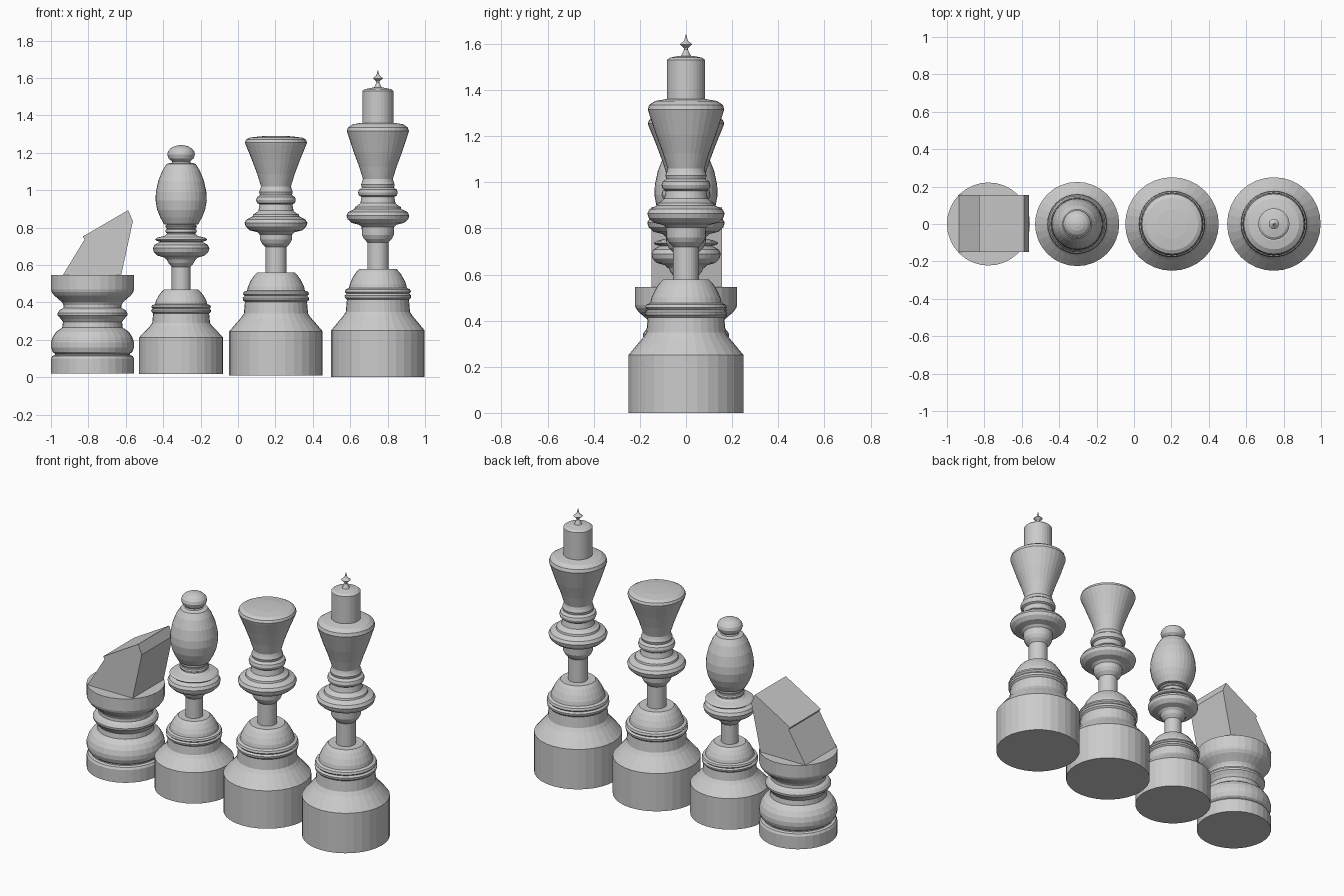
import bpy, bmesh, math

if "Cube" in bpy.data.objects:
    bpy.data.objects.remove(bpy.data.objects["Cube"])

SIDES = 32
mat = bpy.data.materials.new("light grey")
mat.diffuse_color = (0.6, 0.6, 0.6, 1)
mat.use_nodes = True
mat.node_tree.nodes["Principled BSDF"].inputs["Base Color"].default_value = mat.diffuse_color


def finish(bm, name):
    bmesh.ops.recalc_face_normals(bm, faces=bm.faces)
    me = bpy.data.meshes.new(name)
    bm.to_mesh(me)
    bm.free()
    me.materials.append(mat)
    ob = bpy.data.objects.new(name, me)
    bpy.context.collection.objects.link(ob)
    return ob


def lathe(name, x, profile):
    """Turn a (radius, z) profile around a vertical axis at x; ends are capped."""
    bm = bmesh.new()
    rings = []
    for r, z in profile:
        rings.append([bm.verts.new((x + r * math.cos(2 * math.pi * i / SIDES),
                                    r * math.sin(2 * math.pi * i / SIDES), z))
                      for i in range(SIDES)])
    for a, b in zip(rings, rings[1:]):
        for i in range(SIDES):
            j = (i + 1) % SIDES
            bm.faces.new((a[i], a[j], b[j], b[i]))
    bm.faces.new(rings[0][::-1])
    bm.faces.new(rings[-1])
    return finish(bm, name)


def bulge(r0, r1, z0, z1, n=6):
    """Half-round bead between z0 and z1, reaching r1 at mid height."""
    return [(r0 + (r1 - r0) * math.sin(math.pi * k / n),
             (z0 + z1) / 2 - (z1 - z0) / 2 * math.cos(math.pi * k / n))
            for k in range(n + 1)]


def foot(s, z0, zb, zt):
    """Drum base from z0 to zb, then stepped mouldings and a dome up to zt."""
    h = zt - zb
    prof = [(.25, z0), (.25, zb), (.215, zb + .13 * h), (.187, zb + .23 * h),
            (.172, zb + .3 * h), (.166, zb + .5 * h), (.176, zb + .53 * h),
            (.178, zb + .57 * h), (.168, zb + .6 * h), (.177, zb + .63 * h),
            (.172, zb + .67 * h), (.155, zb + .69 * h), (.15, zb + .76 * h),
            (.135, zb + .86 * h), (.116, zb + .95 * h), (.1, zt)]
    return [(r * s, z) for r, z in prof]


def stem(s, zt, zc, zw):
    """Shaft from zt to the small cup at zc, then the wide collar centred on zw."""
    prof = [(.056, zt), (.056, zc - .02), (.075, zc), (.085, zc + .02),
            (.087, zw - .062), (.1, zw - .05), (.14, zw - .04), (.162, zw - .02),
            (.168, zw), (.158, zw + .018), (.125, zw + .034)]
    return [(r * s, z) for r, z in prof]


def crown(zw, zn, zr):
    """Neck rings above the collar, then the flared cup with its rim at zr."""
    return ([(.122, zw + .045), (.105, zw + .055), (.094, zw + .065), (.088, zn - .055)]
            + bulge(.09, .106, zn - .05, zn - .005, 4)
            + [(.086, zn), (.09, zn + .015), (.084, zn + .03), (.08, zn + .045),
               (.1, zn + .11), (.13, zn + .19), (.162, zr - .012), (.166, zr)])


# King: turned body, tall cap and pointed finial
KX = .748
lathe("king_body", KX, foot(1, 0, .25, .578) + stem(1, .578, .74, .865)
      + crown(.865, 1.015, 1.315) + [(.16, 1.335), (.135, 1.352), (.09, 1.36)])
lathe("king_cap", KX, [(.083, 1.35), (.083, 1.53), (.07, 1.54), (.03, 1.548)])
lathe("king_finial", KX, [(.022, 1.546), (.008, 1.575), (.01, 1.583), (.027, 1.598),
                          (.01, 1.612), (.006, 1.62), (.001, 1.642)])

# Queen: same turning with a low domed top
lathe("queen_body", .203, foot(1, .008, .245, .56) + stem(1, .56, .715, .825)
      + crown(.825, .975, 1.255) + [(.16, 1.27), (.14, 1.281), (.08, 1.288), (.02, 1.29)])

# Bishop: slimmer turning, egg-shaped head and a ball on top
BX = -.304
lathe("bishop_body", BX, foot(.9, .018, .212, .47) + stem(.9, .47, .61, .69)
      + [(.13, .728), (.14, .736), (.13, .745), (.09, .755), (.076, .765)]
      + bulge(.076, .084, .77, .792, 4) + bulge(.076, .084, .795, .815, 4)
      + [(.092, .818), (.112, .855), (.128, .895), (.137, .945), (.135, .99),
         (.122, 1.05), (.1, 1.105), (.078, 1.14), (.058, 1.146)])
lathe("bishop_ball", BX, [(.056, 1.14)] + [
    (.074 * math.cos(t), 1.191 + .05 * math.sin(t))
    for t in [math.radians(d) for d in (-50, -25, 0, 20, 40, 60, 78, 89)]])

# Knight: turned pedestal
lathe("knight_pedestal", -.778, [
    (.222, .02), (.222, .1), (.215, .113), (.2, .118), (.2, .125), (.213, .135),
    (.222, .16), (.222, .185), (.213, .215), (.195, .242), (.162, .265), (.158, .295),
    (.168, .31), (.186, .33), (.187, .342), (.175, .36), (.156, .37), (.155, .385),
    (.162, .4), (.185, .42), (.205, .437), (.218, .455), (.222, .468), (.222, .545)])

# Knight: angular head, a side outline extruded across y
outline = [(-.94, .54), (-.82, .737), (-.83, .752), (-.587, .893), (-.562, .834), (-.626, .54)]
bm = bmesh.new()
face = bm.faces.new([bm.verts.new((x, -.15, z)) for x, z in outline])
ext = bmesh.ops.extrude_face_region(bm, geom=[face])
bmesh.ops.translate(bm, vec=(0, .306, 0),
                    verts=[g for g in ext["geom"] if isinstance(g, bmesh.types.BMVert)])
finish(bm, "knight_head")
